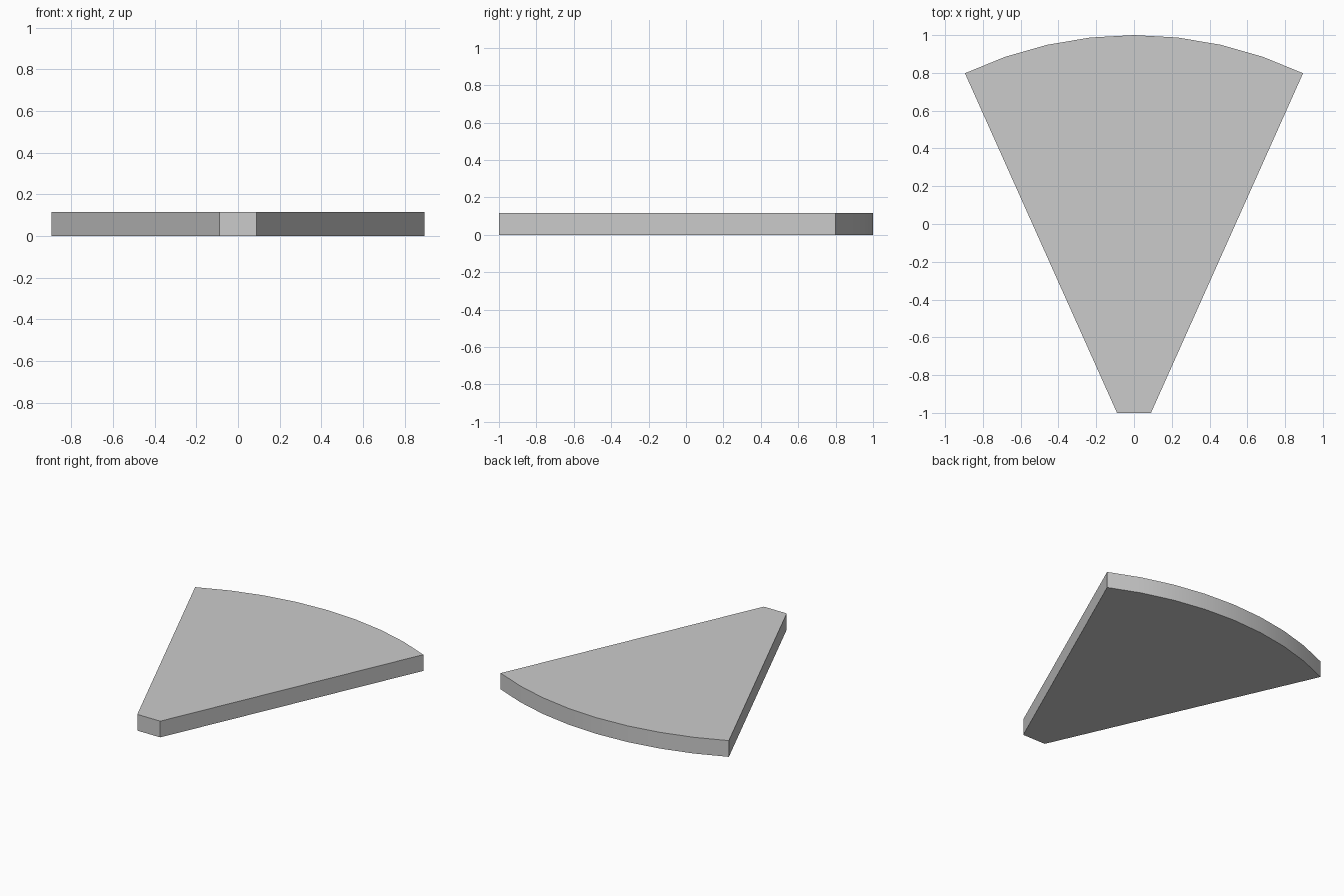
import bpy, bmesh, math

if "Cube" in bpy.data.objects:
    bpy.data.objects.remove(bpy.data.objects["Cube"])

HEIGHT = 0.115
RADIUS = 2.084
HALF_ANGLE = math.asin(0.895 / RADIUS)
SEGMENTS = 8

# Outline: narrow straight tip, then the wide curved end
outline = [(-0.09, -1.0), (0.09, -1.0)]
for i in range(SEGMENTS + 1):
    a = HALF_ANGLE * (1 - 2 * i / SEGMENTS)
    outline.append((RADIUS * math.sin(a), 1 - RADIUS + RADIUS * math.cos(a)))

# Extrude the outline into a flat wedge slab
bm = bmesh.new()
face = bm.faces.new([bm.verts.new((x, y, 0)) for x, y in outline])
top = bmesh.ops.extrude_face_region(bm, geom=[face], use_keep_orig=True)
bmesh.ops.translate(bm, vec=(0, 0, HEIGHT),
                    verts=[v for v in top["geom"] if isinstance(v, bmesh.types.BMVert)])
bmesh.ops.recalc_face_normals(bm, faces=bm.faces)
mesh = bpy.data.meshes.new("wedge_slab")
bm.to_mesh(mesh)
bm.free()

slab = bpy.data.objects.new("wedge_slab", mesh)
bpy.context.collection.objects.link(slab)
bpy.context.view_layer.objects.active = slab
slab.select_set(True)
bpy.ops.object.shade_smooth_by_angle(angle=math.radians(30))
